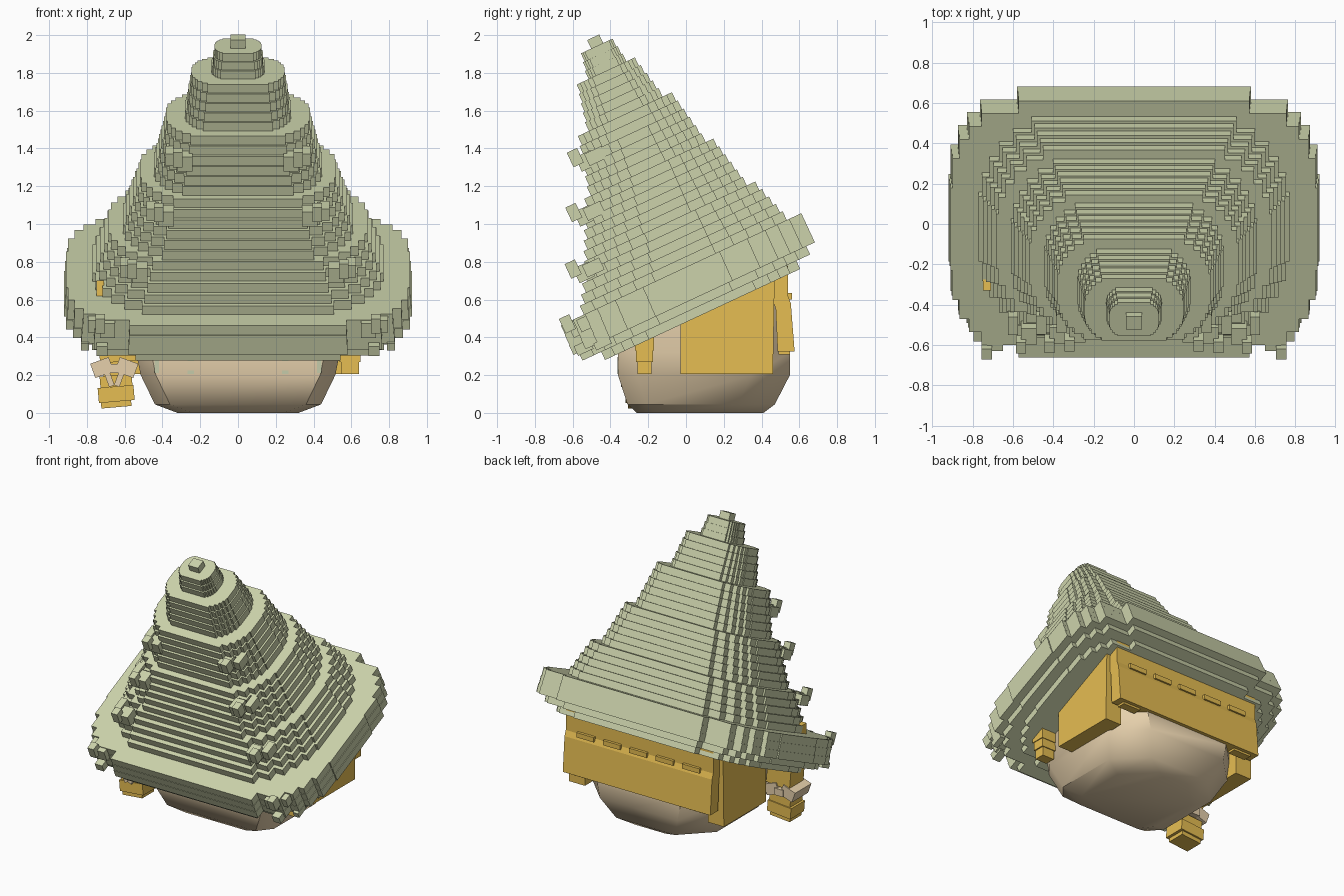
import bpy, bmesh, math
from mathutils import Matrix, Vector

cube = bpy.data.objects.get("Cube")
if cube:
    bpy.data.objects.remove(cube, do_unlink=True)


def material(name, rgb):
    m = bpy.data.materials.new(name)
    m.use_nodes = True
    m.diffuse_color = (*rgb, 1)
    m.node_tree.nodes["Principled BSDF"].inputs["Base Color"].default_value = (*rgb, 1)
    return m


SAGE = material("sage green", (0.605, 0.65, 0.41))
GOLD = material("golden blond", (0.79, 0.51, 0.085))
SKIN = material("pale skin", (0.79, 0.63, 0.41))
MINT = material("pale mint", (0.56, 0.60, 0.40))


def finish(bm, name, mat):
    bmesh.ops.recalc_face_normals(bm, faces=bm.faces)
    me = bpy.data.meshes.new(name)
    bm.to_mesh(me)
    bm.free()
    me.materials.append(mat)
    ob = bpy.data.objects.new(name, me)
    bpy.context.collection.objects.link(ob)
    return ob


def box(bm, lo, hi, rot=None):
    lo, hi = Vector(lo), Vector(hi)
    m = Matrix.Translation((lo + hi) / 2)
    if rot:
        m = m @ rot
    size = hi - lo
    bmesh.ops.create_cube(bm, size=1, matrix=m @ Matrix.Diagonal((*size, 1)))


def prism(bm, points, lo, hi, axis):
    """Extrude a 2D outline between two positions along an axis."""
    def place(p, d):
        q = list(p)
        q.insert(axis, d)
        return bm.verts.new(q)
    a = [place(p, lo) for p in points]
    b = [place(p, hi) for p in points]
    bm.faces.new(a)
    bm.faces.new(b)
    for i in range(len(a)):
        j = (i + 1) % len(a)
        bm.faces.new((a[i], a[j], b[j], b[i]))


# Hat: stacked stair-edged slabs, tilted forward as one piece
BRIM = [(1, .32), (.99, .55), (.95, .7), (.9, .8), (.83, .9), (.63, 1)]
CROWN = [(1, .3), (.98, .48), (.93, .63), (.87, .77), (.78, .89), (.66, 1)]
NUB = [(1, 1)]


def stepped_outline(corner, half_width, front, back):
    quarter = []
    for i, (x, y) in enumerate(corner):
        if i:
            quarter.append((x, corner[i - 1][1]))
        quarter.append((x, y))
    mid, depth = (front + back) / 2, (back - front) / 2
    pts = []
    for sx, sy in ((1, 1), (-1, 1), (-1, -1), (1, -1)):
        run = quarter if sx * sy > 0 else quarter[::-1]
        pts += [(sx * x * half_width, mid + sy * y * depth) for x, y in run]
    return pts


# corner, base, top, slabs, then width, front and back at the base and the top
TIERS = [
    (BRIM, .435, .53, 2, .78, .86, -.27, -.38, .87, .95),
    (BRIM, .53, .70, 3, .92, .91, -.41, -.405, 1.0, 1.0),
    (CROWN, .70, .955, 5, .77, .685, -.27, -.15, .915, .85),
    (CROWN, .955, 1.255, 6, .61, .52, -.13, -.01, .80, .745),
    (CROWN, 1.255, 1.57, 6, .445, .38, .03, .10, .70, .65),
    (CROWN, 1.57, 1.82, 5, .28, .245, .165, .21, .595, .55),
    (CROWN, 1.82, 1.96, 3, .14, .125, .28, .30, .50, .485),
    (NUB, 1.96, 2.01, 1, .04, .04, .36, .36, .43, .43),
]
bm = bmesh.new()
for corner, w0, w1, n, h0, h1, f0, f1, b0, b1 in TIERS:
    step = (w1 - w0) / n
    for i in range(n):
        t = i / max(n - 1, 1)
        outline = stepped_outline(corner, h0 + (h1 - h0) * t, f0 + (f1 - f0) * t,
                                  b0 + (b1 - b0) * t)
        prism(bm, outline, w0 + i * step, w0 + (i + 1) * step, 2)

# Small upturned blocks on the front corners of each ledge
for x, u, w in ((.73, -.36, .68), (.56, -.21, .93), (.42, -.08, 1.20), (.32, .05, 1.46)):
    for s in (-1, 1):
        box(bm, (s * x - .025, u - .04, w - .03), (s * x + .025, u + .02, w + .055))
        box(bm, (s * (x - .04) - .04, u - .01, w - .07), (s * (x - .04) + .04, u + .08, w + .015))
        box(bm, (s * (x + .04) - .025, u + .04, w - .06), (s * (x + .04) + .025, u + .14, w + .01))
for s in (-1, 1):
    box(bm, (s * .72 - .03, -.39, .515), (s * .72 + .03, -.3, .57))
    box(bm, (s * .81 - .02, -.29, .50), (s * .81 + .02, -.2, .54))
hat = finish(bm, "stepped_hat", SAGE)
hat.rotation_euler.x = math.radians(25)

# Head: chamfered rings closing to a flat chin
bm = bmesh.new()
RINGS = [(0, .32, -.26, .41), (.045, .44, -.31, .47), (.2, .515, -.36, .55),
         (.32, .54, -.36, .55), (.6, .54, -.34, .54)]
loops = []
for z, h, f, b in RINGS:
    half = [(h - .08, f), (h, f + .1), (h, b - .2), (h - .2, b)]
    pts = half + [(-x, y) for x, y in reversed(half)]
    loops.append([bm.verts.new((x, y, z)) for x, y in pts])
for a, b in zip(loops, loops[1:]):
    for i in range(8):
        j = (i + 1) % 8
        bm.faces.new((a[i], a[j], b[j], b[i]))
bm.faces.new(loops[0])
bm.faces.new(loops[-1])
head = finish(bm, "head", SKIN)
bpy.context.view_layer.objects.active = head
head.select_set(True)
bpy.ops.object.shade_smooth_by_angle(angle=math.radians(40))

# Faint eye marks as thin plates on the face
bm = bmesh.new()
for s in (-1, 1):
    box(bm, (s * .43 - .012, -.363, .21), (s * .43 + .012, -.357, .28))
    box(bm, (s * .25 - .018, -.363, .205), (s * .25 + .018, -.357, .225))
    box(bm, (s * .25 - .018, -.363, .275), (s * .25 + .018, -.357, .295))
finish(bm, "eye_marks", MINT)

# Side hair panels, cut to follow the tilted brim
bm = bmesh.new()
side = [(-.03, .205), (.46, .205), (.47, .76), (-.03, .52)]
for s in (-1, 1):
    prism(bm, side, s * .5, s * .63, 0)
finish(bm, "side_hair", GOLD)

# Back hair panel with a row of small raised blocks
bm = bmesh.new()
back = [(.485, .325), (.575, .325), (.555, .58), (.54, .62), (.54, .78), (.43, .74),
        (.44, .66), (.475, .55)]
prism(bm, back, -.6, .6, 0)
for i in range(5):
    x = (i - 2) * .215
    box(bm, (x - .07, .53, .60), (x + .07, .56, .635))
for s in (-1, 1):
    box(bm, (s * .48 - .07, .49, .31), (s * .48 + .07, .55, .34))
finish(bm, "back_hair", GOLD)

# Left front lock, narrowing downward
bm = bmesh.new()
for h, z0, z1 in ((.05, .33, .5), (.045, .27, .35), (.038, .205, .28)):
    box(bm, (.593 - h * 1.25, -.22 - h, z0), (.593 + h * 1.25, -.22 + h, z1))
finish(bm, "left_lock", GOLD)

# Right hanging pigtail with a flared tip
bm = bmesh.new()
tilt = Matrix.Rotation(math.radians(-5), 4, 'Y')
for h, z0, z1 in ((.095, .27, .5), (.07, .18, .3), (.085, .12, .2), (.095, .06, .14),
                  (.08, .03, .07)):
    box(bm, (-.645 - h, -.24 - h * .85, z0), (-.645 + h, -.24 + h * .85, z1), tilt)
box(bm, (-.75, -.33, .45), (-.71, -.265, .70))
finish(bm, "right_pigtail", GOLD)

# Bow tied round the pigtail
bm = bmesh.new()
for s in (-1, 1):
    turn = Matrix.Rotation(math.radians(20 * s), 4, 'Y')
    x = -.655 + s * .065
    box(bm, (x - .052, -.34, .20), (x + .052, -.15, .28), turn)
    x = -.655 + s * .025
    box(bm, (x - .015, -.345, .14), (x + .015, -.31, .21), turn)
box(bm, (-.69, -.345, .21), (-.62, -.14, .26))
finish(bm, "pigtail_bow", SKIN)
